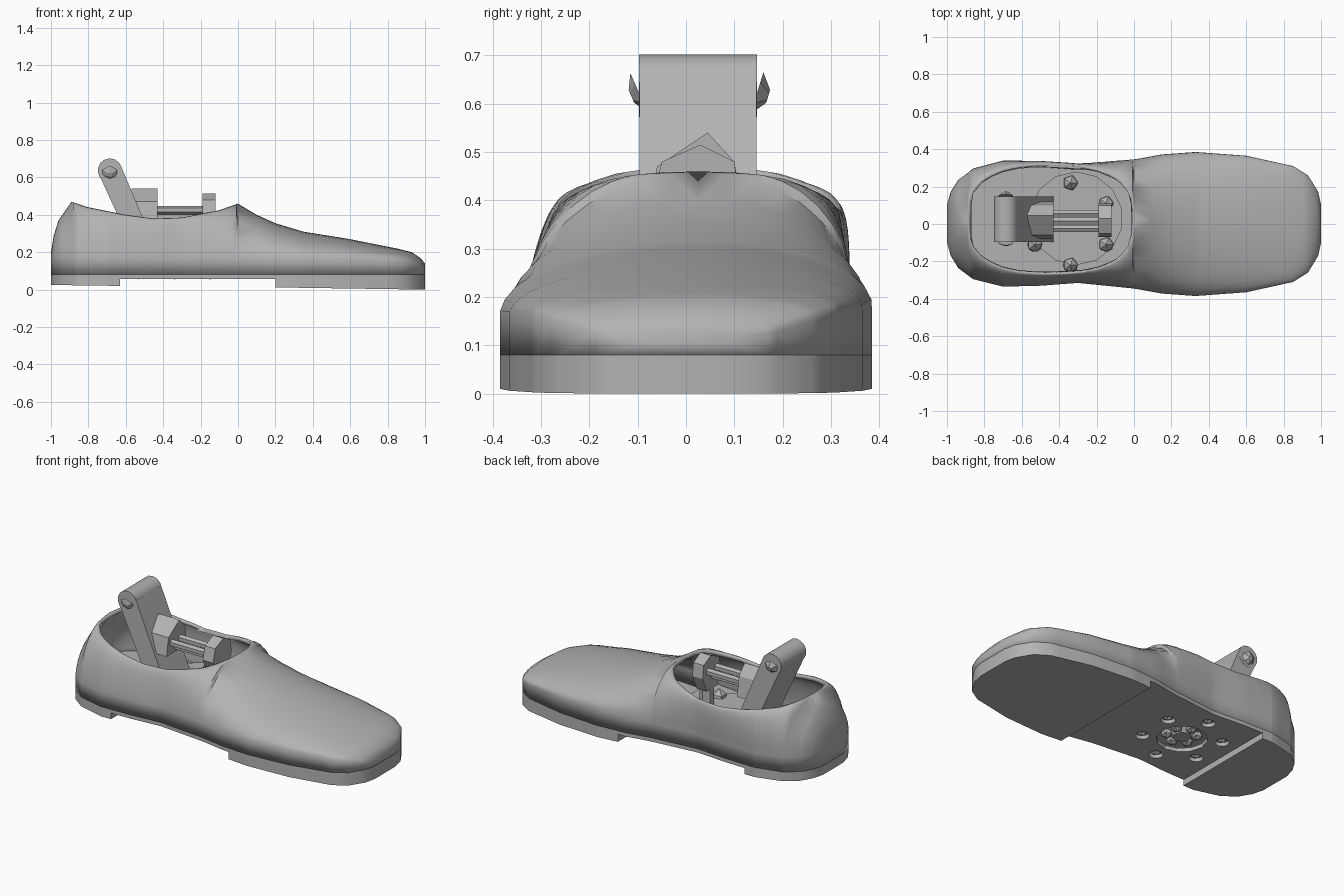
import bpy, bmesh, math
from mathutils import Vector, Matrix

cube = bpy.data.objects.get("Cube")
if cube:
    bpy.data.objects.remove(cube, do_unlink=True)

grey = bpy.data.materials.new("plain grey")
grey.use_nodes = True
COLOUR = (0.45, 0.45, 0.45, 1)
grey.diffuse_color = COLOUR
grey.node_tree.nodes["Principled BSDF"].inputs["Base Color"].default_value = COLOUR


def finish(name, bm, smooth=None):
    """Turn a bmesh into a named object, optionally smooth shaded."""
    bmesh.ops.recalc_face_normals(bm, faces=bm.faces[:])
    mesh = bpy.data.meshes.new(name)
    bm.to_mesh(mesh)
    bm.free()
    mesh.materials.append(grey)
    obj = bpy.data.objects.new(name, mesh)
    bpy.context.collection.objects.link(obj)
    if smooth:
        bpy.ops.object.select_all(action='DESELECT')
        obj.select_set(True)
        bpy.context.view_layer.objects.active = obj
        bpy.ops.object.shade_smooth_by_angle(angle=math.radians(smooth))
    return obj


def sample(keys, x):
    """Straight-line interpolation through (x, value) keys."""
    for (xa, va), (xb, vb) in zip(keys, keys[1:]):
        if x <= xb:
            return va + (vb - va) * max(0, x - xa) / (xb - xa)
    return keys[-1][1]


def prism(name, points, start, end, axis):
    """Extrude a profile: (x, z) points along y, or (y, z) points along x."""
    bm = bmesh.new()

    def place(p, t):
        return (p[0], t, p[1]) if axis == 'y' else (t, p[0], p[1])
    rings = [[bm.verts.new(place(p, t)) for p in points] for t in (start, end)]
    for ring in rings:
        bm.faces.new(ring)
    for i in range(len(points)):
        j = i - 1
        bm.faces.new((rings[0][j], rings[0][i], rings[1][i], rings[1][j]))
    return finish(name, bm)


def rod(name, a, b, r1, r2=None, sides=8, smooth=None):
    """Cylinder or cone between two points."""
    a, b = Vector(a), Vector(b)
    bm = bmesh.new()
    turn = (b - a).to_track_quat('Z', 'Y').to_matrix().to_4x4()
    bmesh.ops.create_cone(bm, cap_ends=True, segments=sides, radius1=r1,
                          radius2=r1 if r2 is None else r2, depth=(b - a).length,
                          matrix=Matrix.Translation((a + b) / 2) @ turn)
    return finish(name, bm, smooth)


# Outline half-width and top height along the shoe
WIDTH = [(-1, .1), (-.98, .17), (-.94, .235), (-.86, .295), (-.7, .335), (-.5, .33),
         (-.3, .315), (0, .345), (.15, .372), (.33, .385), (.6, .365), (.85, .31),
         (.93, .26), (.985, .17), (1, .1)]
TOP = [(-1, .2), (-.985, .29), (-.96, .37), (-.89, .47), (-.8, .44), (-.6, .4),
       (-.45, .38), (-.3, .385), (-.1, .425), (0, .46), (.1, .4), (.2, .355),
       (.35, .31), (.6, .27), (.85, .22), (.93, .2), (.975, .17), (1, .14)]
HALF = .445  # half length of the foot opening
opening = [-HALF - HALF * math.cos(math.pi * i / 16) for i in range(17)]
stations = sorted({round(x, 3) for x in
                   opening + [k[0] for k in WIDTH + TOP] + [i / 10 for i in range(10)]})


def rim(x):
    u = min(1, abs((x + HALF) / HALF))
    return .29 * (1 - u ** 2.5) ** (1 / 2.5)


# Upper: arched sections that part around the opening
STEPS = 9
bm = bmesh.new()
sections = []
for x in stations:
    w, top, r = sample(WIDTH, x), sample(TOP, x), rim(x)
    low = min(.17, top * .75)
    pair = []
    for side in (-1, 1):
        row = [bm.verts.new((x, side * w, .08))]
        for i in range(STEPS + 1):
            a = math.pi / 2 * i / STEPS
            y = side * (r + (w - r) * math.cos(a)) + .025 * math.sin(a)
            row.append(bm.verts.new((x, y, low + (top - low) * math.sin(a))))
        pair.append(row)
    sections.append(pair)
for near, far in zip(sections, sections[1:]):
    for side in (0, 1):
        p, q = near[side], far[side]
        for i in range(STEPS + 1):
            bm.faces.new((p[i], p[i + 1], q[i + 1], q[i]))
for pair in (sections[0], sections[-1]):
    bm.faces.new(pair[0] + pair[1][::-1])
bmesh.ops.remove_doubles(bm, verts=bm.verts[:], dist=.0005)
upper = finish("shoe_upper", bm, 40)
wall = upper.modifiers.new("wall", 'SOLIDIFY')
wall.thickness = .025
wall.offset = -1


def slab(name, x0, x1, bottom, top, inset=0):
    """Plate following the shoe outline; bottom gives heights at both ends."""
    xs = [x0] + [x for x in stations if x0 < x < x1] + [x1]
    line = [(x, sample(WIDTH, x) - inset) for x in xs]
    loop = line + [(x, -w) for x, w in reversed(line)]
    bm = bmesh.new()

    def ring(heights):
        slope = (heights[1] - heights[0]) / (x1 - x0)
        return [bm.verts.new((x, y, heights[0] + slope * (x - x0))) for x, y in loop]
    a, b = ring(bottom), ring((top, top))
    bm.faces.new(a)
    bm.faces.new(b)
    for i in range(len(a)):
        bm.faces.new((a[i - 1], a[i], b[i], b[i - 1]))
    return finish(name, bm, 40)


# Soles and inner floor
midsole = slab("midsole", -1, 1, (.057, .057), .08)
slab("heel_sole", -1, -.63, (.025, .02), .057)
slab("front_sole", .2, 1, (.012, 0), .057)
slab("cabin_floor", -.96, .06, (.12, .12), .15, .015)

# Holes in the arch of the sole, with faceted knobs set into them
CX = -.34
spots = [(CX + .22 * math.cos(a), .22 * math.sin(a))
         for a in (math.radians(30 + 60 * i) for i in range(6))]
for x, y, r in [(CX, 0, .14)] + [(x, y, .04) for x, y in spots]:
    cutter = rod("cutter", (x, y, 0), (x, y, .1), r, sides=12)
    cutter.hide_render = True
    cut = midsole.modifiers.new("hole", 'BOOLEAN')
    cut.operation = 'DIFFERENCE'
    cut.object = cutter
    bpy.context.view_layer.objects.active = midsole
    bpy.ops.object.modifier_apply(modifier=cut.name)
    bpy.data.objects.remove(cutter, do_unlink=True)


def knob(name, x, y, z, r, tall):
    bm = bmesh.new()
    bmesh.ops.create_icosphere(bm, subdivisions=1, radius=r,
                               matrix=Matrix.Translation((x, y, z)) @ Matrix.Diagonal((1, 1, tall, 1)))
    finish(name, bm)


for i, (x, y) in enumerate(spots):
    knob(f"sole_knob_{i + 1}", x, y, .09, .036, 1)
    knob(f"floor_knob_{i + 1}", x, y, .19, .045, 1.3)
    knob(f"hub_tooth_{i + 1}", CX + (x - CX) * .38, y * .38, .085, .035, .8)
rod("hub", (CX, 0, .07), (CX, 0, .13), .05, .1, 10)
rod("floor_dish", (-.31, .03, .14), (-.31, .03, .2), .2, .25, 14)

# Leaning backrest with a rolled top
prism("backrest", [(-.745, .62), (-.53, .15), (-.41, .15), (-.625, .66)], -.096, .146, 'y')
ROLL = (-.685, .637)
rod("backrest_roll", (ROLL[0], -.097, ROLL[1]), (ROLL[0], .147, ROLL[1]), .065, sides=14, smooth=40)
for name, y0, y1 in (("right_roll_cap", -.097, -.113), ("left_roll_cap", .147, .17)):
    rod(name, (ROLL[0], y0, .622), (ROLL[0], y1, .615), .045, .014, 6)

# Peaked block in front of the backrest, and the smaller front block
prism("peaked_block", [(-.08, .36), (-.06, .47), (.045, .54), (.1, .48), (.12, .36)], -.57, -.43, 'x')
prism("front_block", [(-.03, .31), (-.07, .4), (-.05, .48), (.03, .515), (.1, .48),
                      (.11, .4), (.07, .31)], -.19, -.12, 'x')
rod("front_post", (-.155, .02, .15), (-.155, .02, .33), .04, sides=6)

# Linking rods
for name, y, z in (("right_rod", -.025, .425), ("left_rod", .055, .425), ("lower_rod", .015, .39)):
    rod(name, (-.46, y, z), (-.17, y, z), .022, sides=6)
